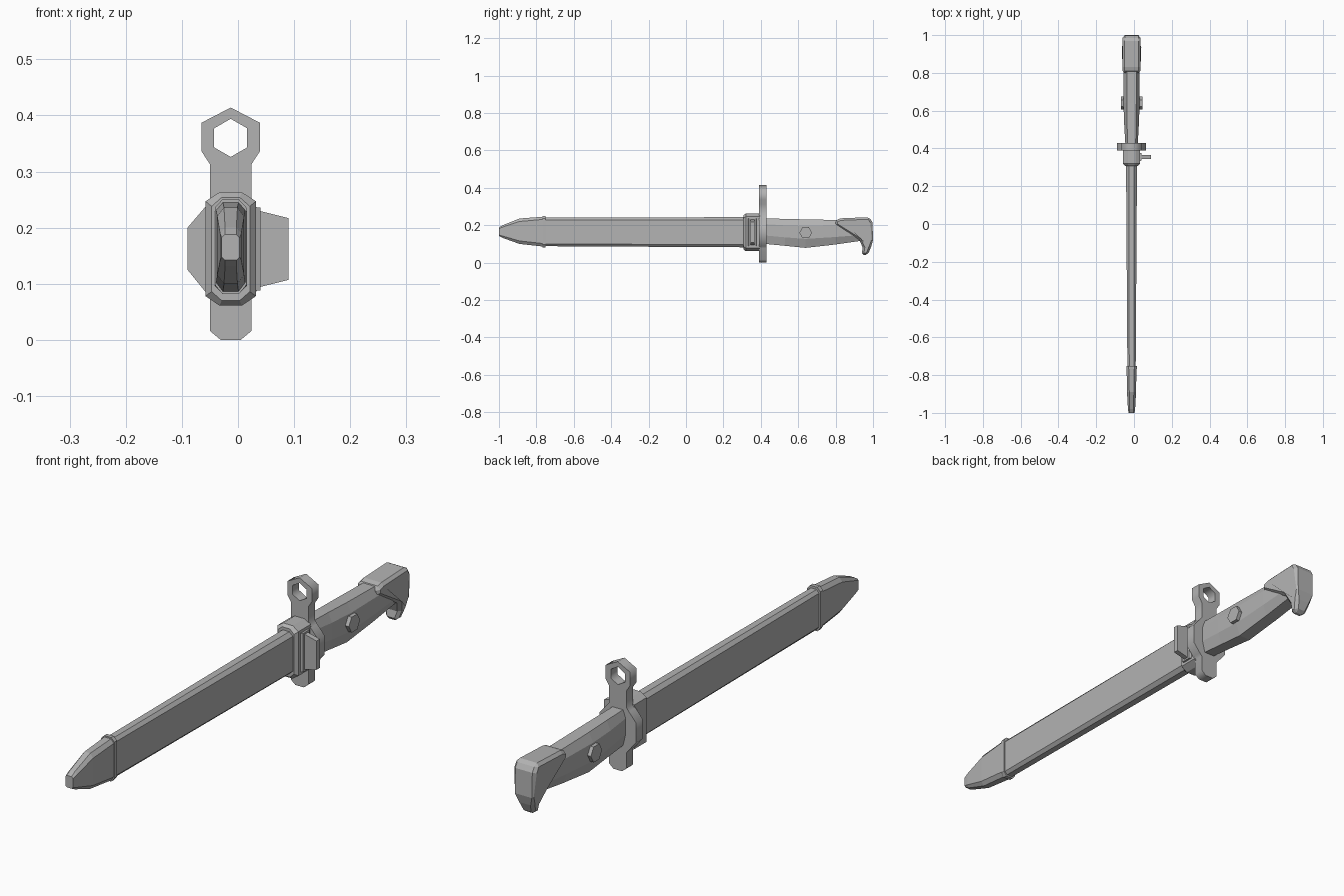
import bpy, bmesh, math
from mathutils import Vector

cube = bpy.data.objects.get("Cube")
if cube:
    bpy.data.objects.remove(cube, do_unlink=True)

CX = -0.013  # centre line of the blade

steel = bpy.data.materials.new("grey_steel")
steel.use_nodes = True
steel.diffuse_color = (0.45, 0.45, 0.45, 1)
steel.node_tree.nodes["Principled BSDF"].inputs["Base Color"].default_value = (0.45, 0.45, 0.45, 1)


def finish(name, bm):
    bmesh.ops.recalc_face_normals(bm, faces=bm.faces)
    mesh = bpy.data.meshes.new(name)
    bm.to_mesh(mesh)
    bm.free()
    mesh.materials.append(steel)
    obj = bpy.data.objects.new(name, mesh)
    bpy.context.collection.objects.link(obj)
    return obj


def loft(name, sections):
    """Eight-sided sections along y: (y, bottom, top, half width, half flat, low chamfer, high chamfer)."""
    bm = bmesh.new()
    rings = []
    for y, low, high, w, f, cl, ch in sections:
        right = [(f, low), (w, low + cl), (w, high - ch), (f, high)]
        ring = right + [(-x, z) for x, z in reversed(right)]
        rings.append([bm.verts.new((CX + x, y, z)) for x, z in ring])
    for a, b in zip(rings, rings[1:]):
        for i in range(8):
            j = (i + 1) % 8
            bm.faces.new((a[i], a[j], b[j], b[i]))
    bm.faces.new(rings[0])
    bm.faces.new(rings[-1])
    return finish(name, bm)


def prism(name, points, axis):
    """Extrude a closed outline of 3D points along an axis vector."""
    bm = bmesh.new()
    face = bm.faces.new([bm.verts.new(p) for p in points])
    out = bmesh.ops.extrude_face_region(bm, geom=[face])
    moved = [g for g in out["geom"] if isinstance(g, bmesh.types.BMVert)]
    bmesh.ops.translate(bm, verts=moved, vec=Vector(axis))
    return finish(name, bm)


# Scabbard, chape and throat
loft("scabbard", [
    (-0.77, 0.088, 0.241, 0.022, 0.012, 0.012, 0.012),
    (0.32, 0.082, 0.243, 0.029, 0.014, 0.014, 0.014)])

loft("chape", [
    (-1.0, 0.142, 0.188, 0.016, 0.010, 0.006, 0.006),
    (-0.98, 0.132, 0.2, 0.019, 0.010, 0.010, 0.010),
    (-0.89, 0.1, 0.236, 0.024, 0.012, 0.016, 0.016),
    (-0.765, 0.086, 0.245, 0.026, 0.014, 0.016, 0.014)])

loft("chape_lip", [
    (-0.768, 0.082, 0.25, 0.028, 0.015, 0.016, 0.014),
    (-0.752, 0.082, 0.25, 0.028, 0.015, 0.016, 0.014)])

loft("throat", [
    (0.308, 0.07, 0.254, 0.034, 0.016, 0.016, 0.016),
    (0.32, 0.061, 0.263, 0.045, 0.020, 0.017, 0.016),
    (0.395, 0.061, 0.263, 0.045, 0.020, 0.017, 0.016)])

# Belt catch on one side of the throat
loft_base = [(0.03, 0.332), (0.04, 0.336), (0.04, 0.374), (0.03, 0.378)]
prism("catch_base", [(x, y, 0.088) for x, y in loft_base], (0, 0, 0.148))
prism("catch_plate", [(0.03, 0.345, 0.092), (0.09, 0.345, 0.107),
                      (0.09, 0.345, 0.217), (0.03, 0.345, 0.232)], (0, 0.02, 0))

# Crossguard with hexagonal muzzle ring
half = [(0.018, 0), (0.037, 0.016), (0.037, 0.077), (0.047, 0.088),
        (0.077, 0.125), (0.077, 0.2), (0.047, 0.235), (0.037, 0.247),
        (0.037, 0.313), (0.052, 0.336), (0.052, 0.387)]
outline = half + [(0, 0.414)] + [(-x, z) for x, z in reversed(half)]
hole = [(0.034 * math.sin(math.radians(60 * k)), 0.36 + 0.034 * math.cos(math.radians(60 * k)))
        for k in range(6)]
curve = bpy.data.curves.new("crossguard", "CURVE")
curve.dimensions = "2D"
curve.fill_mode = "BOTH"
curve.extrude = 0.02
for loop in (outline, hole):
    spline = curve.splines.new("POLY")
    spline.points.add(len(loop) - 1)
    for point, (x, z) in zip(spline.points, loop):
        point.co = (x, z, 0, 1)
    spline.use_cyclic_u = True
curve.materials.append(steel)
guard = bpy.data.objects.new("crossguard", curve)
guard.location = (CX, 0.41, 0)
guard.rotation_euler = (math.pi / 2, 0, 0)
bpy.context.collection.objects.link(guard)
bpy.ops.object.select_all(action="DESELECT")
guard.select_set(True)
bpy.context.view_layer.objects.active = guard
bpy.ops.object.convert(target="MESH")

# Grip
loft("grip", [
    (0.425, 0.1, 0.236, 0.033, 0.022, 0.045, 0.03),
    (0.53, 0.09, 0.234, 0.039, 0.023, 0.045, 0.035),
    (0.64, 0.079, 0.231, 0.043, 0.025, 0.048, 0.035),
    (0.80, 0.097, 0.228, 0.042, 0.025, 0.04, 0.03),
    (0.96, 0.12, 0.228, 0.040, 0.025, 0.03, 0.03)])

# Grip screw heads, one hexagonal bar through the grip
prism("grip_screw", [(CX - 0.057, 0.64 + 0.034 * math.cos(math.radians(60 * k)),
                      0.16 + 0.034 * math.sin(math.radians(60 * k))) for k in range(6)],
      (0.114, 0, 0))

# Pommel with hooked beak, narrowing downwards
side = [(0.8, 0.228), (0.83, 0.237), (0.98, 0.243), (0.997, 0.215), (1.0, 0.12),
        (0.99, 0.085), (0.972, 0.042), (0.938, 0.042), (0.945, 0.08), (0.927, 0.122),
        (0.8, 0.2)]
pommel = prism("pommel", [(CX - 0.047, y, z) for y, z in side], (0.094, 0, 0))
for v in pommel.data.vertices:
    if v.co.z < 0.1:
        v.co.x = CX + (v.co.x - CX) * (0.5 if v.co.z < 0.06 else 0.75)
bevel = pommel.modifiers.new("edges", "BEVEL")
bevel.width = 0.011
bevel.segments = 1
bevel.limit_method = "ANGLE"
bevel.angle_limit = math.radians(60)
